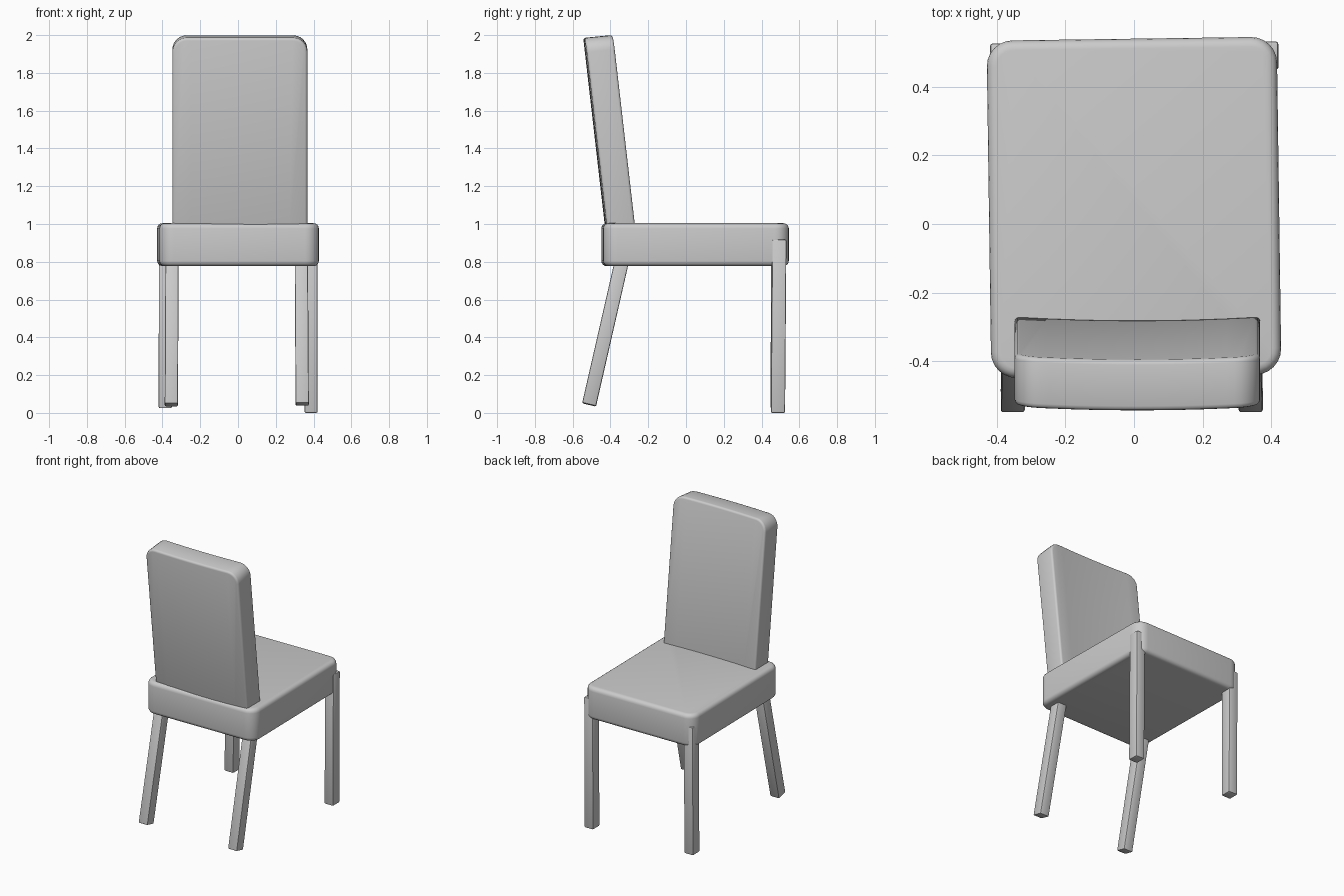
import bpy, bmesh, math
from mathutils import Vector

if "Cube" in bpy.data.objects:
    bpy.data.objects.remove(bpy.data.objects["Cube"])


def box(size, centre):
    bm = bmesh.new()
    bmesh.ops.create_cube(bm, size=1)
    bmesh.ops.scale(bm, vec=size, verts=bm.verts)
    bmesh.ops.translate(bm, vec=centre, verts=bm.verts)
    return bm


def along(bm, axis, test=lambda mid: True):
    found = []
    for e in bm.edges:
        d = (e.verts[1].co - e.verts[0].co).normalized()
        mid = (e.verts[0].co + e.verts[1].co) / 2
        if abs(d[axis]) > 0.9 and test(mid):
            found.append(e)
    return found


def bevel(bm, edges, radius, segments):
    bmesh.ops.bevel(bm, geom=edges, offset=radius, segments=segments,
                    profile=0.5, affect='EDGES')


def sharp(bm):
    bm.normal_update()
    return [e for e in bm.edges if e.calc_face_angle(0) > math.radians(50)]


def finish(bm, name):
    bmesh.ops.recalc_face_normals(bm, faces=bm.faces)
    mesh = bpy.data.meshes.new(name)
    bm.to_mesh(mesh)
    bm.free()
    ob = bpy.data.objects.new(name, mesh)
    bpy.context.collection.objects.link(ob)
    bpy.ops.object.select_all(action='DESELECT')
    ob.select_set(True)
    bpy.context.view_layer.objects.active = ob
    bpy.ops.object.shade_smooth_by_angle(angle=math.radians(35))
    return ob


# Seat cushion: rounded corners, soft rim, very slightly turned
bm = box((0.845, 0.983, 0.227), (0, 0, 0))
bevel(bm, along(bm, 2), 0.075, 6)
bevel(bm, sharp(bm), 0.028, 4)
seat = finish(bm, "seat")
seat.location = (0, 0.048, 0.8905)
seat.rotation_euler.z = math.radians(0.8)

# Backrest: rounded top corners, gently bowed across, leaning back
bm = box((0.715, 0.148, 1.06), (0, 0, 1.463))
bevel(bm, along(bm, 1, lambda m: m.z > 1.5), 0.075, 6)
bevel(bm, sharp(bm), 0.014, 3)
for i in range(-4, 5):
    bmesh.ops.bisect_plane(bm, geom=bm.verts[:] + bm.edges[:] + bm.faces[:],
                           plane_co=(i * 0.065, 0, 0), plane_no=(1, 0, 0))
for v in bm.verts:
    x, y, z = v.co
    bow = 0.011 * (1 - (x / 0.36) ** 2)
    v.co = Vector((x + 0.01, y - 0.345 - bow - 0.115 * (z - 1), z + 0.1 * (y - 0.074) + 0.007))
finish(bm, "backrest")


# Legs: square posts sheared from foot to top, with end caps square to the axis
def leg(name, foot, top, width, depth):
    foot, top = Vector(foot), Vector(top)
    height = top.z - foot.z
    bm = box((width, depth, height), (0, 0, height / 2))
    bevel(bm, bm.edges[:], 0.007, 2)
    slope = (top - foot) / height
    for v in bm.verts:
        x, y, z = v.co
        z -= slope.y * y
        v.co = foot + Vector((x + slope.x * z, y + slope.y * z, z))
    finish(bm, name)


leg("front_leg_left", (-0.385, 0.485, 0.025), (-0.384, 0.488, 0.92), 0.07, 0.075)
leg("front_leg_right", (0.387, 0.487, 0.0), (0.386, 0.494, 0.917), 0.068, 0.075)
leg("back_leg_left", (-0.353, -0.513, 0.042), (-0.349, -0.329, 0.85), 0.07, 0.077)
leg("back_leg_right", (0.34, -0.513, 0.045), (0.335, -0.329, 0.85), 0.07, 0.077)
